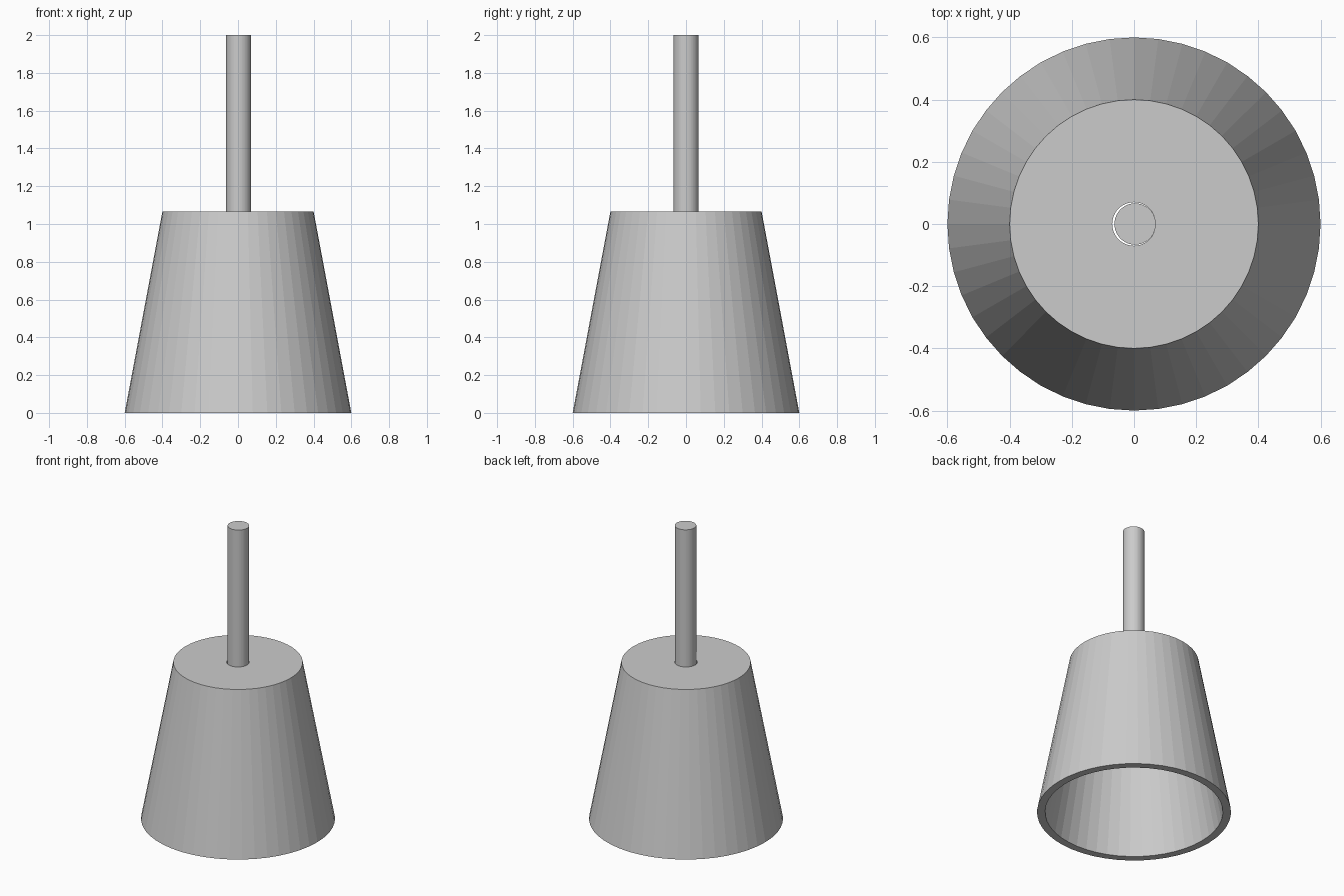
import bpy, bmesh
from math import cos, sin, tau

SEGMENTS = 48

if "Cube" in bpy.data.objects:
    bpy.data.objects.remove(bpy.data.objects["Cube"], do_unlink=True)

grey = bpy.data.materials.new("plain grey")
grey.use_nodes = True
colour = (0.6, 0.6, 0.6, 1)
grey.diffuse_color = colour
grey.node_tree.nodes["Principled BSDF"].inputs["Base Color"].default_value = colour


def finish(name, bm, location=(0, 0, 0)):
    bmesh.ops.recalc_face_normals(bm, faces=bm.faces)
    mesh = bpy.data.meshes.new(name)
    bm.to_mesh(mesh)
    bm.free()
    mesh.materials.append(grey)
    obj = bpy.data.objects.new(name, mesh)
    obj.location = location
    bpy.context.collection.objects.link(obj)
    return obj


def lathe(name, profile):
    """Revolve a closed (radius, height) outline around z."""
    bm = bmesh.new()
    rings = [[bm.verts.new((r * cos(tau * i / SEGMENTS), r * sin(tau * i / SEGMENTS), z))
              for i in range(SEGMENTS)] for r, z in profile]
    for a, b in zip(rings, rings[1:] + rings[:1]):
        for i in range(SEGMENTS):
            j = (i + 1) % SEGMENTS
            bm.faces.new((a[i], a[j], b[j], b[i]))
    return finish(name, bm)


# Hollow tapered body, open below, with a round hole in its top plate
lathe("tapered_body", [(0.07, 1.067), (0.4, 1.067), (0.6, 0), (0.55, 0),
                       (0.36, 1.0), (0.07, 1.0)])

# Rod resting against one side of the hole
bottom, top = 0.9, 2.0
bm = bmesh.new()
bmesh.ops.create_cone(bm, cap_ends=True, segments=SEGMENTS, radius1=0.0665,
                      radius2=0.0665, depth=top - bottom)
finish("rod", bm, (0.0035, 0, (top + bottom) / 2))
